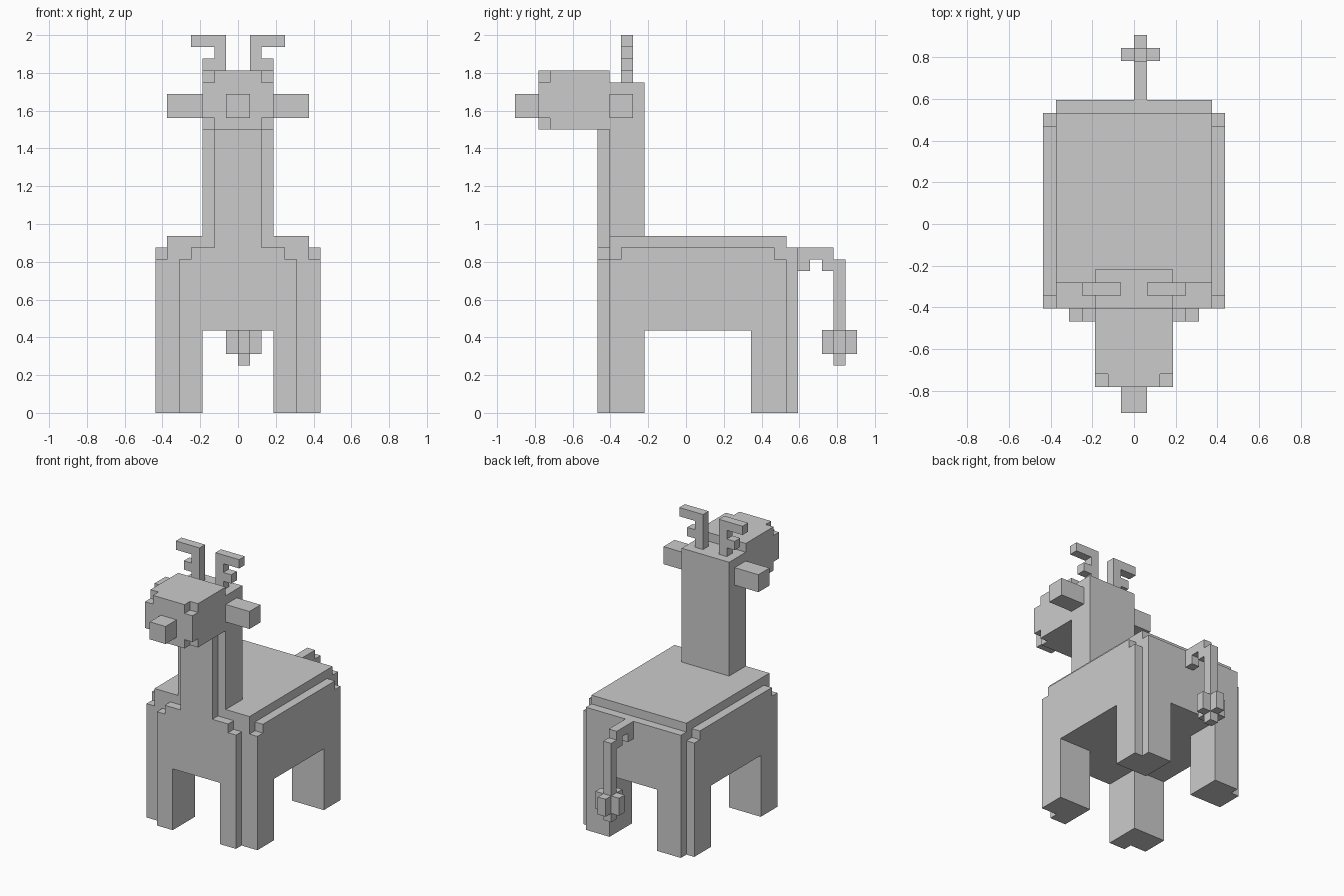
import bpy, bmesh, math
from mathutils import Vector

if "Cube" in bpy.data.objects:
    bpy.data.objects.remove(bpy.data.objects["Cube"])

U = 2 / 32                          # size of one block
ORIGIN = Vector((0, -14.5 * U, 0))  # foremost block plane


def slab(w, y0, y1, z0, z1):
    """Blocks of a box centred on x = 0 with half-width w."""
    return {(x, y, z) for x in range(-w, w) for y in range(y0, y1) for z in range(z0, z1)}


def build(name, part, solid):
    """Skin a set of blocks, skip faces buried in the model, merge flat faces."""
    bm = bmesh.new()
    axes = [Vector(r) for r in ((1, 0, 0), (0, 1, 0), (0, 0, 1))]
    for cell in sorted(part):
        centre = Vector(cell) + Vector((0.5, 0.5, 0.5))
        for i in range(3):
            for sign in (-1, 1):
                n = axes[i] * sign
                if tuple(round(k) for k in Vector(cell) + n) in solid:
                    continue
                a = axes[(i + 1) % 3]
                b = n.cross(a)
                ring = [n + a + b, n - a + b, n - a - b, n + a - b]
                bm.faces.new([bm.verts.new(ORIGIN + (centre + r / 2) * U) for r in ring])
    bmesh.ops.remove_doubles(bm, verts=bm.verts[:], dist=U / 100)
    bmesh.ops.dissolve_limit(bm, angle_limit=math.radians(1),
                             verts=bm.verts[:], edges=bm.edges[:])
    mesh = bpy.data.meshes.new(name)
    bm.to_mesh(mesh)
    bm.free()
    bpy.context.collection.objects.link(bpy.data.objects.new(name, mesh))


# Torso with legs: wide flanks, raised back, rump, stepped chest
torso = slab(7, 8, 23, 0, 14) | slab(6, 8, 23, 0, 15) | slab(6, 23, 24, 0, 14)
torso |= slab(5, 7, 8, 0, 13) | slab(4, 7, 8, 0, 14)
# Notches at the upper ends of the flanks, then gaps between the legs
torso -= {(x, y, 13) for x in (-7, 6) for y in (8, 22)}
torso -= slab(3, 0, 29, 0, 7) | slab(7, 11, 20, 0, 7)
legs = {c for c in torso if c[2] < 7}
front_legs = {c for c in legs if c[1] < 15}

# Neck with a narrower front ridge
neck = slab(3, 8, 11, 15, 28) | slab(2, 7, 8, 14, 24)

# Head with its front corners notched, nose and ears
head = slab(3, 2, 8, 24, 29) - {(x, 2, z) for x in (-3, 2) for z in (24, 28)}
nose = slab(1, 0, 2, 25, 27)
ears = slab(6, 8, 10, 25, 27) - neck

# Horns: upright stems with a short and a long branch
horns = slab(2, 9, 10, 28, 32) | slab(3, 9, 10, 29, 30) | slab(4, 9, 10, 31, 32)
horns -= slab(1, 9, 10, 28, 32)

# Hanging tail with a cross-shaped tuft
tail = {(0, y, 13) for y in range(24, 27)} | {(0, y, 12) for y in (24, 26)}
tail |= {(0, 27, z) for z in range(4, 13)}
tuft = {(s * k, 27 + s * (1 - k), z) for s in (-1, 1) for k in (0, 1) for z in (5, 6)}

parts = {"body": torso - legs, "front_legs": front_legs, "back_legs": legs - front_legs,
         "neck": neck, "head": head, "nose": nose, "ears": ears, "horns": horns,
         "tail": tail, "tail_tuft": tuft}
solid = set().union(*parts.values())
for part_name, blocks in parts.items():
    build(part_name, blocks, solid)
